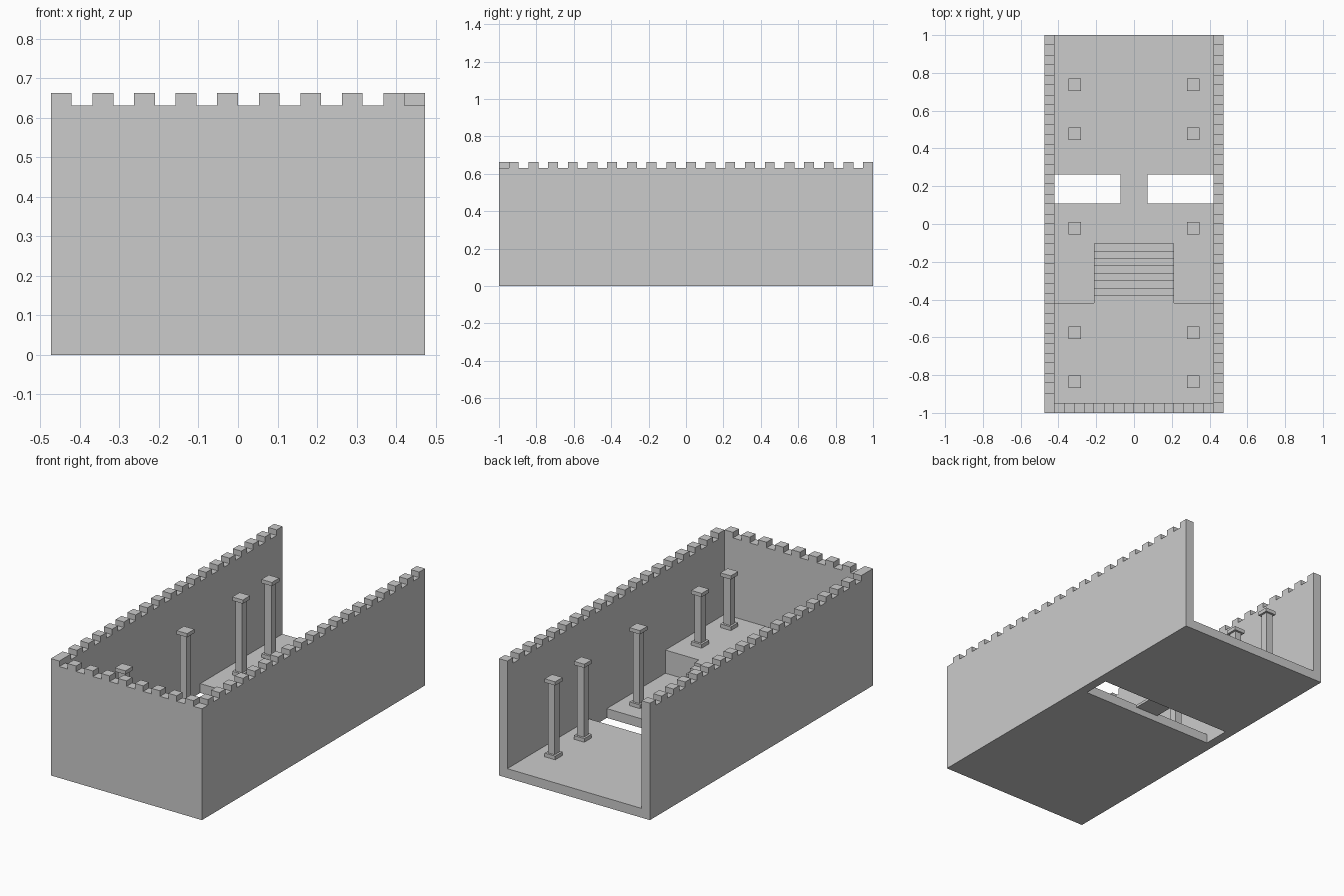
import bpy, bmesh

if "Cube" in bpy.data.objects:
    bpy.data.objects.remove(bpy.data.objects["Cube"])

U = 1 / 19            # masonry module: wall thickness and merlon width
W, L = 9 * U, 1.0     # outer half width and half length
IN = W - U            # inner half width
WALL_H = 12 * U
TOP = WALL_H + 0.6 * U
FLOOR, DAIS = U, 3.5 * U
PIT0, PIT1 = 0.108, 0.263
STAIR0, STAIR1 = -0.417, -0.103


def prism(bm, loop, offset):
    """Extrude a planar loop of points along an offset vector."""
    face = bm.faces.new([bm.verts.new(p) for p in loop])
    ext = bmesh.ops.extrude_face_region(bm, geom=[face])
    verts = [v for v in ext["geom"] if isinstance(v, bmesh.types.BMVert)]
    bmesh.ops.translate(bm, vec=offset, verts=verts)
    bmesh.ops.recalc_face_normals(bm, faces=bm.faces)


def box(bm, x0, x1, y0, y1, z0, z1):
    prism(bm, [(x0, y0, z0), (x1, y0, z0), (x1, y1, z0), (x0, y1, z0)], (0, 0, z1 - z0))


def finish(name, bm):
    mesh = bpy.data.meshes.new(name)
    bm.to_mesh(mesh)
    bm.free()
    obj = bpy.data.objects.new(name, mesh)
    bpy.context.collection.objects.link(obj)
    return obj


def boxes(name, specs):
    bm = bmesh.new()
    for s in specs:
        box(bm, *s)
    return finish(name, bm)


# U-shaped outer wall, open at the back
bm = bmesh.new()
outline = [(-W, -L), (W, -L), (W, L), (IN, L), (IN, -L + U), (-IN, -L + U), (-IN, L), (-W, L)]
prism(bm, [(x, y, 0) for x, y in outline], (0, 0, WALL_H))
finish("outer_wall", bm)

# Battlements: every second module along each wall
boxes("front_battlements", [(-W + i * U, -W + (i + 1) * U, -L, -L + U, WALL_H, TOP)
                            for i in range(0, 18, 2)])
for name, x in (("left_battlements", -W), ("right_battlements", IN)):
    boxes(name, [(x, x + U, -L + i * U, -L + (i + 1) * U, WALL_H, TOP)
                 for i in range(1, 38, 2)])

# Floors on either side of the pit, and the thin bridge across it
boxes("back_floor", [(-IN, IN, PIT1, L, 0, FLOOR)])
boxes("bridge", [(-0.072, 0.072, PIT0, PIT1, 0.038, FLOOR)])

# Middle floor and raised front platform as one stepped profile
bm = bmesh.new()
profile = [(-L + U, 0), (PIT0, 0), (PIT0, FLOOR), (STAIR0, FLOOR), (STAIR0, DAIS), (-L + U, DAIS)]
prism(bm, [(-IN, y, z) for y, z in profile], (2 * IN, 0, 0))
finish("stepped_floor", bm)

# Stairs descending from the platform; top tread is flush with it
STEPS = 8
run, rise = (STAIR1 - STAIR0) / STEPS, (DAIS - FLOOR) / STEPS
profile = [(STAIR0, FLOOR), (STAIR1, FLOOR)]
for i in range(STEPS):
    z = FLOOR + (i + 1) * rise
    profile += [(STAIR1 - i * run, z), (STAIR1 - (i + 1) * run, z)]
bm = bmesh.new()
prism(bm, [(-4 * U, y, z) for y, z in profile], (8 * U, 0, 0))
finish("stairs", bm)

# Columns with square base and cap, in mirrored pairs
CAP_TOP, HALF, SHAFT, SLAB = 0.495, 0.033, 0.021, 0.021
for n, y in enumerate((0.738, 0.477, -0.022, -0.575, -0.836)):
    z = DAIS if y < STAIR0 else FLOOR
    for side, x in (("left", -6 * U + 0.002), ("right", 6 * U - 0.002)):
        boxes(f"column_{side}_{n + 1}", [
            (x - h, x + h, y - h, y + h, z0, z1) for h, z0, z1 in (
                (HALF, z, z + SLAB),
                (SHAFT, z + SLAB, CAP_TOP - SLAB),
                (HALF, CAP_TOP - SLAB, CAP_TOP))])
